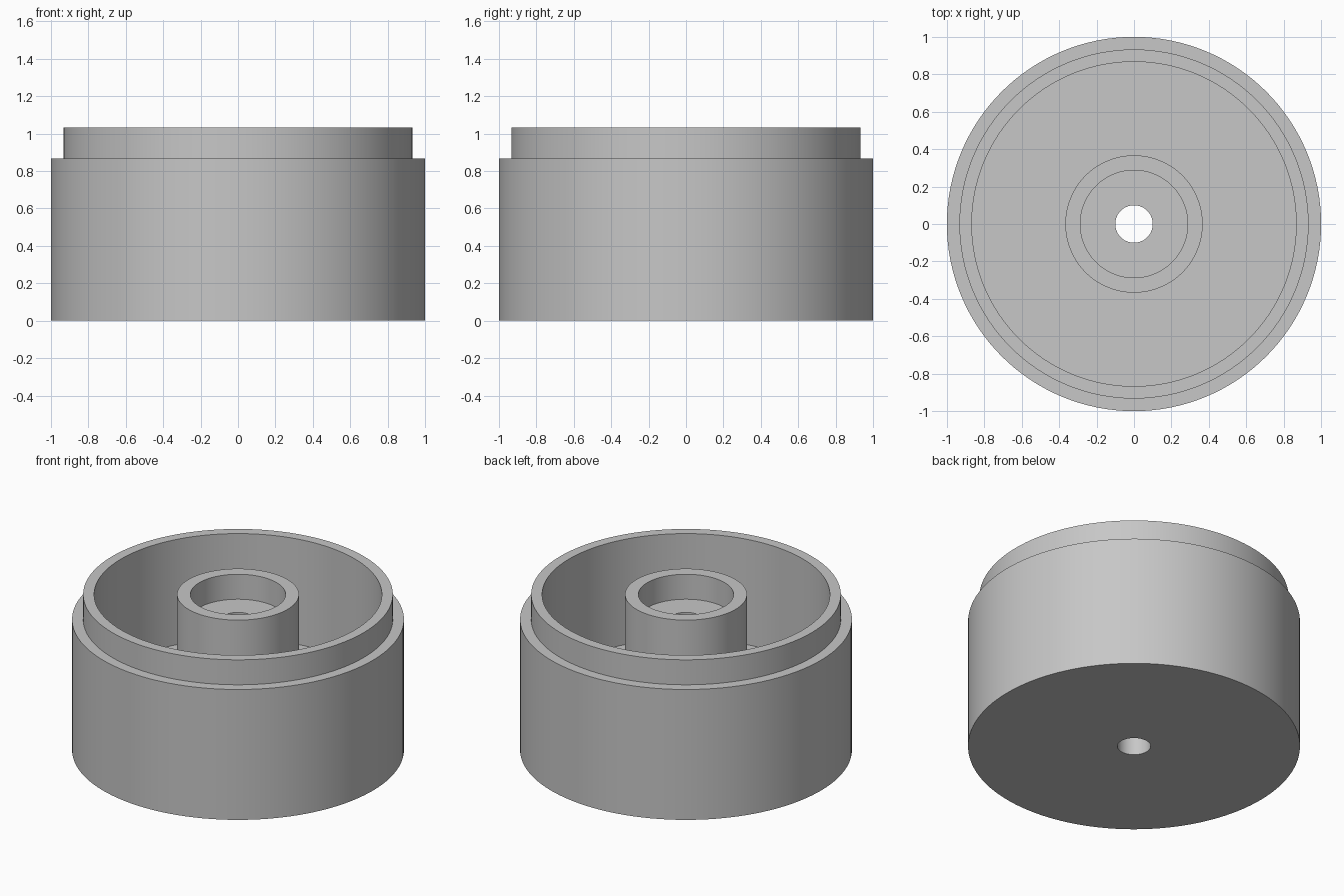
import bpy, bmesh, math

cube = bpy.data.objects.get("Cube")
if cube:
    bpy.data.objects.remove(cube, do_unlink=True)

SEGMENTS = 128

# Single grey material
grey = bpy.data.materials.new("plain_grey")
grey.use_nodes = True
colour = (0.57, 0.57, 0.57, 1)
grey.diffuse_color = colour
grey.node_tree.nodes["Principled BSDF"].inputs["Base Color"].default_value = colour


def lathe(name, profile):
    """Revolve a closed (radius, height) profile around z."""
    bm = bmesh.new()
    verts = [bm.verts.new((r, 0, z)) for r, z in profile]
    edges = [bm.edges.new((verts[i - 1], verts[i])) for i in range(len(verts))]
    bmesh.ops.spin(bm, geom=verts + edges, cent=(0, 0, 0), axis=(0, 0, 1),
                   angle=math.tau, steps=SEGMENTS, use_merge=True)
    bmesh.ops.remove_doubles(bm, verts=bm.verts, dist=1e-5)
    bmesh.ops.recalc_face_normals(bm, faces=bm.faces)
    mesh = bpy.data.meshes.new(name)
    bm.to_mesh(mesh)
    bm.free()
    mesh.materials.append(grey)
    obj = bpy.data.objects.new(name, mesh)
    bpy.context.collection.objects.link(obj)
    bpy.ops.object.select_all(action='DESELECT')
    obj.select_set(True)
    bpy.context.view_layer.objects.active = obj
    bpy.ops.object.shade_smooth_by_angle(angle=math.radians(30))
    return obj


# Key dimensions
outer, lip, bore = 1.0, 0.933, 0.867
boss, recess, hole = 0.367, 0.287, 0.1
floor, shoulder, top = 0.333, 0.867, 1.033

# Stepped cup with a recessed centre boss and a through hole
lathe("cup_housing", [
    (hole, 0), (outer, 0), (outer, shoulder), (lip, shoulder), (lip, top),
    (bore, top), (bore, floor), (boss, floor), (boss, top),
    (recess, top), (recess, shoulder), (hole, shoulder),
])
